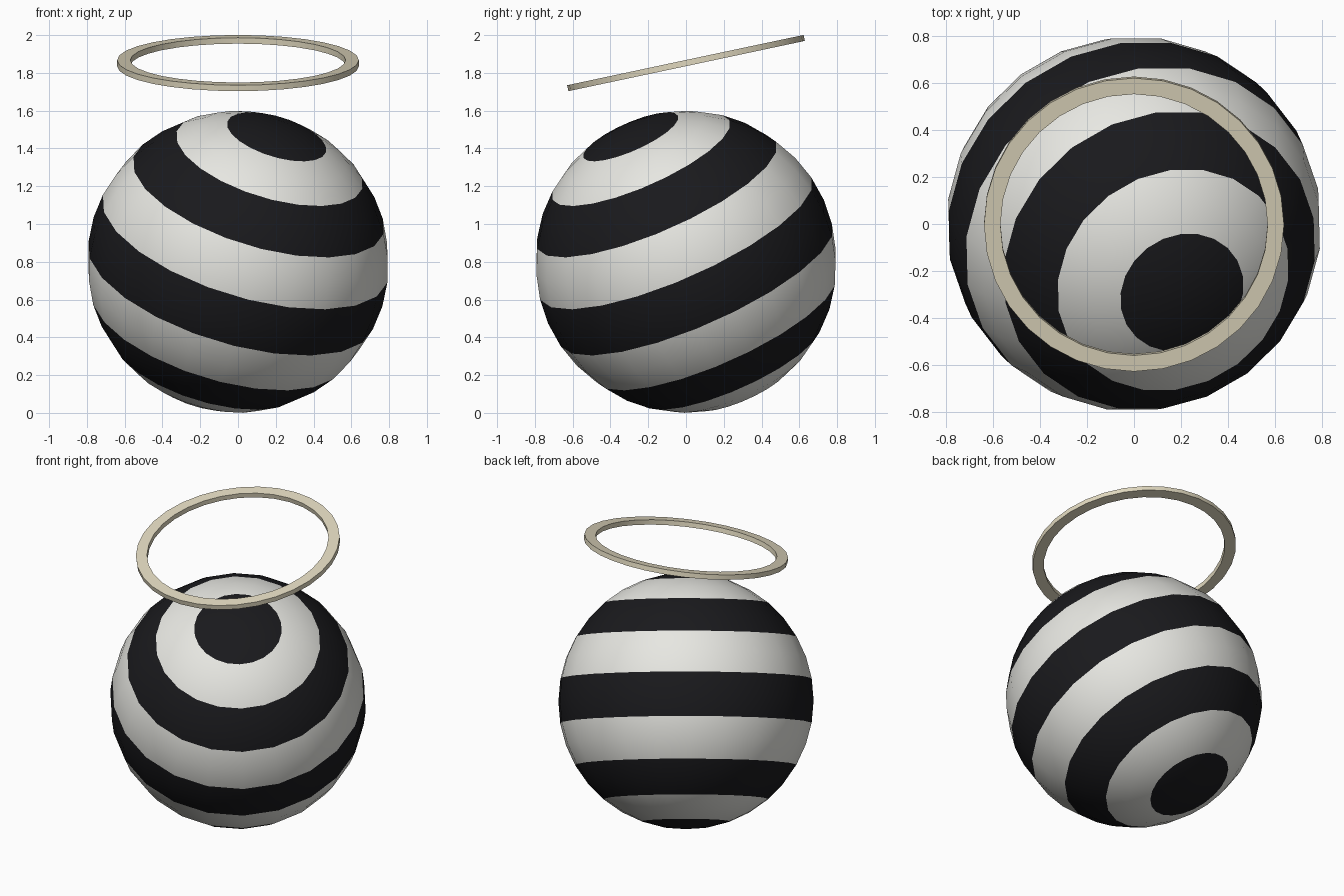
import bpy, bmesh
from math import sin, cos, pi, radians
from mathutils import Matrix

if "Cube" in bpy.data.objects:
    bpy.data.objects.remove(bpy.data.objects["Cube"])


def material(name, rgb):
    m = bpy.data.materials.new(name)
    m.diffuse_color = (*rgb, 1)
    m.use_nodes = True
    m.node_tree.nodes["Principled BSDF"].inputs["Base Color"].default_value = m.diffuse_color
    return m


def lathe(name, profile, sides, matrix, closed=False):
    """Revolve an (r, z) profile about z, then place it; r = 0 makes a pole."""
    bm = bmesh.new()
    rows = []
    for r, z in profile:
        if r < 1e-6:
            rows.append([bm.verts.new((0, 0, z))] * sides)
        else:
            rows.append([bm.verts.new((r * cos(2 * pi * k / sides), r * sin(2 * pi * k / sides), z))
                         for k in range(sides)])
    pairs = list(zip(rows, rows[1:] + rows[:1])) if closed else list(zip(rows, rows[1:]))
    for i, (a, b) in enumerate(pairs):
        for k in range(sides):
            n = (k + 1) % sides
            quad = list(dict.fromkeys((a[k], b[k], b[n], a[n])))
            bm.faces.new(quad).material_index = i // 2 % 2
    bmesh.ops.recalc_face_normals(bm, faces=bm.faces)
    bm.transform(matrix)
    me = bpy.data.meshes.new(name)
    bm.to_mesh(me)
    bm.free()
    ob = bpy.data.objects.new(name, me)
    bpy.context.collection.objects.link(ob)
    bpy.context.view_layer.objects.active = ob
    ob.select_set(True)
    bpy.ops.object.shade_smooth_by_angle(angle=radians(30))
    ob.select_set(False)
    return ob


# Striped ball: nine 20-degree bands, black caps, tilted stripe axis
R, rings = 0.8, 18
arc = [(R * sin(pi * i / rings), R * cos(pi * i / rings)) for i in range(rings + 1)]
tilt = Matrix.Rotation(0.3, 4, 'Y') @ Matrix.Rotation(0.4, 4, 'X')
ball = lathe("striped_ball", arc, 22, Matrix.Translation((0, 0, 0.8)) @ tilt)
ball.data.materials.append(material("black", (0.01, 0.01, 0.012)))
ball.data.materials.append(material("white", (0.8, 0.8, 0.76)))

# Thin flat ring floating above, tipped up at the back
section = [(0.57, -0.016), (0.64, -0.016), (0.64, 0.016), (0.57, 0.016)]
ring = lathe("halo_ring", section, 32,
             Matrix.Translation((0, 0, 1.852)) @ Matrix.Rotation(radians(12), 4, 'X'), closed=True)
cream = material("cream", (0.75, 0.69, 0.52))
ring.data.materials.append(cream)
ring.data.materials.append(cream)
